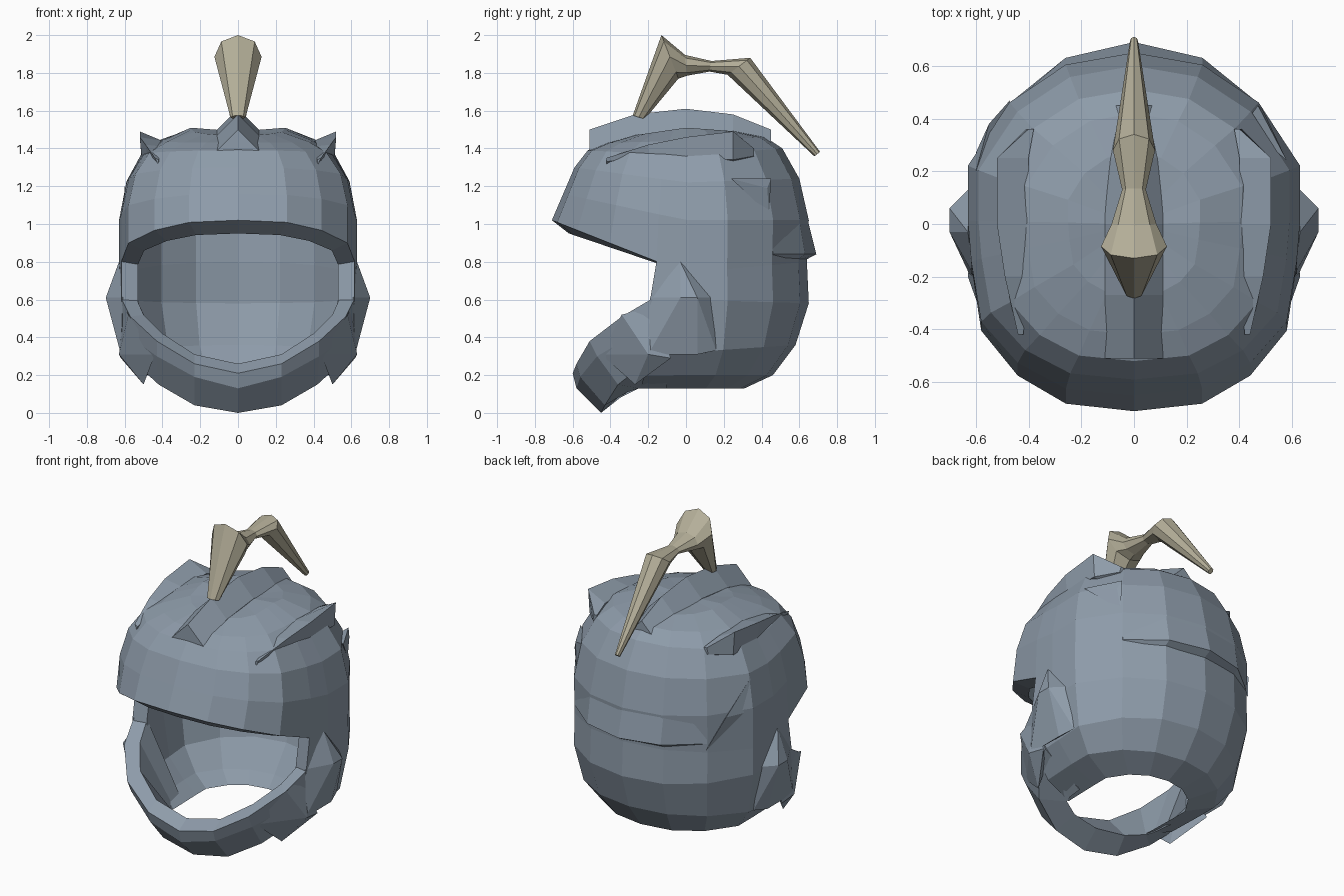
import bpy
import bmesh
from math import sin, cos, pi

default = bpy.data.objects.get("Cube")
if default:
    bpy.data.objects.remove(default, do_unlink=True)


def make_material(name, colour):
    material = bpy.data.materials.new(name)
    material.use_nodes = True
    material.diffuse_color = (*colour, 1)
    shader = next(n for n in material.node_tree.nodes if n.type == "BSDF_PRINCIPLED")
    shader.inputs["Base Color"].default_value = (*colour, 1)
    shader.inputs["Roughness"].default_value = 0.7
    return material


steel = make_material("blue grey steel", (0.27, 0.33, 0.40))
bone = make_material("pale bone", (0.46, 0.43, 0.32))


def finish(bm, name, material):
    bmesh.ops.recalc_face_normals(bm, faces=bm.faces[:])
    mesh = bpy.data.meshes.new(name)
    bm.to_mesh(mesh)
    bm.free()
    mesh.materials.append(material)
    obj = bpy.data.objects.new(name, mesh)
    bpy.context.collection.objects.link(obj)


def loft(name, stations, material):
    """Skin closed cross-sections and cap both ends."""
    bm = bmesh.new()
    rings = [[bm.verts.new(p) for p in section] for section in stations]
    count = len(rings[0])
    for first, second in zip(rings, rings[1:]):
        for i in range(count):
            j = (i + 1) % count
            bm.faces.new((first[i], first[j], second[j], second[i]))
    bm.faces.new(rings[0])
    bm.faces.new(rings[-1])
    finish(bm, name, material)


def hull(name, points, side=1):
    """Faceted solid around a few corner points; side -1 mirrors it."""
    bm = bmesh.new()
    verts = [bm.verts.new((side * x, y, z)) for x, y, z in points]
    bmesh.ops.convex_hull(bm, input=verts)
    loose = [v for v in bm.verts if not v.link_faces]
    bmesh.ops.delete(bm, geom=loose, context="VERTS")
    finish(bm, name, steel)


# Helmet shell: plan directions from front to back on one side
half_plan = [(0, -1), (.41, -.96), (.70, -.81), (.92, -.57), (.98, -.22),
             (1, .02), (1, .34), (.75, .71), (.41, .93), (0, 1)]
plan = half_plan + [(-x, y) for x, y in half_plan[-2:0:-1]]

# Each row: height at front, side, back; half width; reach to front, to back
rows = [
    (1.47, 1.51, 1.49, .25, .27, .27),
    (1.43, 1.44, 1.46, .41, .42, .42),
    (1.39, 1.36, 1.40, .51, .52, .51),
    (1.30, 1.22, 1.24, .59, .59, .60),
    (1.16, 1.02, 1.02, .63, .65, .65),
    (1.02, .74, .80, .63, .71, .64),
    (.61, .60, .58, .63, .86, .65),
    (.32, .32, .36, .585, .90, .58),
    (.19, .20, .20, .48, 1.0, .46),
    (.13, .13, .13, .30, 1.1, .31),
]
BRIM_ROW = 5
OPENING_COLUMN = 4
WALL = 0.09

bm = bmesh.new()
grid = []
lining = {}
for r, (front_z, side_z, back_z, width, front, back) in enumerate(rows):
    ring = []
    for x, y in plan:
        end_z, reach = (front_z, front) if y < 0 else (back_z, back)
        z = side_z + (end_z - side_z) * abs(y)
        outer = bm.verts.new((x * width, y * reach, z))
        ring.append(outer)
        if r == len(rows) - 1:
            lining[outer] = outer  # the wall thins to an edge at the neck
            continue
        drop = 0.07 * max(-y, 0) if r == BRIM_ROW else 0
        if r < 3:
            drop = WALL * 0.7
        lining[outer] = bm.verts.new((x * (width - WALL), y * (reach - WALL), z - drop))
    grid.append(ring)
count = len(plan)
crown = bm.verts.new((0, 0, 1.49))
lining[crown] = bm.verts.new((0, 0, 1.49 - WALL))
for i in range(count):
    j = (i + 1) % count
    bm.faces.new((crown, grid[0][i], grid[0][j]))
    nearest_front = min(i, j, count - i, count - j)
    for r in range(len(rows) - 1):
        # The face opening stays empty below the brim
        if r >= BRIM_ROW and nearest_front < OPENING_COLUMN:
            continue
        bm.faces.new((grid[r][i], grid[r + 1][i], grid[r + 1][j], grid[r][j]))
rim = [e for e in bm.edges if e.is_boundary]
for face in bm.faces[:]:
    bm.faces.new([lining[v] for v in reversed(face.verts)])
for a, b in [tuple(e.verts) for e in rim]:
    corners = list(dict.fromkeys((a, b, lining[b], lining[a])))
    if len(corners) > 2:
        bm.faces.new(corners)
loose = [v for v in bm.verts if not v.link_faces]
bmesh.ops.delete(bm, geom=loose, context="VERTS")
finish(bm, "helmet_shell", steel)

# Chin guard: sections from the cheek to the middle of the chin,
# each as outer rim, crease, lower edge, inner lower edge, inner rim
chin_half = [
    [(.62, -.17, .61), (.62, -.14, .45), (.59, -.10, .31), (.33, -.10, .13), (.54, -.15, .61)],
    [(.57, -.34, .51), (.57, -.30, .40), (.54, -.22, .26), (.32, -.20, .13), (.50, -.28, .52)],
    [(.43, -.51, .38), (.43, -.47, .30), (.42, -.36, .15), (.30, -.25, .13), (.40, -.42, .42)],
    [(.23, -.58, .26), (.23, -.56, .19), (.23, -.43, .04), (.19, -.31, .11), (.23, -.50, .31)],
    [(0, -.60, .21), (0, -.58, .13), (0, -.45, 0), (0, -.34, .10), (0, -.52, .26)],
]
chin_other = [[(-x, y, z) for x, y, z in section] for section in chin_half[-2::-1]]
loft("chin_guard", chin_half + chin_other, steel)

# Paired plates on the sides
for label, side in (("left", 1), ("right", -1)):
    hull(label + "_cheek_plate", [
        (.63, -.03, .80), (.70, -.03, .61), (.70, .06, .61), (.62, .14, .61),
        (.61, -.19, .61), (.62, -.20, .31), (.62, .06, .31), (.59, .16, .33),
        (.56, 0, .45)], side)
    hull(label + "_jaw_tab", [
        (.58, -.34, .52), (.44, -.45, .31), (.50, -.27, .15), (.63, -.20, .31),
        (.62, -.08, .29), (.60, -.18, .56), (.49, -.22, .27)], side)
    # Brow ridge growing out of the dome to a sharp point near the back
    ridge = []
    for y, inner_x, inner_z, edge_x, edge_z, base_z in (
            (-.42, .42, 1.34, .44, 1.35, 1.33), (-.20, .40, 1.41, .49, 1.42, 1.36),
            (0, .40, 1.44, .52, 1.46, 1.35), (.25, .40, 1.43, .52, 1.49, 1.34)):
        ridge.append([(side * inner_x, y, inner_z), (side * edge_x, y, edge_z),
                      (side * (edge_x - .01), y, base_z), (side * inner_x, y, base_z - .03)])
    ridge.append([(side * x, .36, z) for x, z in
                  ((.38, 1.40), (.40, 1.40), (.41, 1.36), (.38, 1.35))])
    loft(label + "_brow_ridge", ridge, steel)

# Central crest over the crown, a low ridge with a pointed section
crest = []
for y, top in ((-.51, 1.50), (-.27, 1.58), (0, 1.61), (.25, 1.58), (.45, 1.50)):
    crest.append([(-.11, y, top - .17), (-.11, y, top - .11), (0, y, top),
                  (.11, y, top - .11), (.11, y, top - .17)])
loft("crest", crest, steel)

# Overlapping lip across the back, with the folds at its ends
lip = []
for x, y, out in ((-.47, .45, .01), (-.26, .60, .03), (0, .645, .045),
                  (.26, .60, .03), (.47, .45, .01)):
    lip.append([(x, y, 1.02), (x, y + out, .84), (x, y - .03, .80)])
loft("back_lip", lip, steel)
hull("right_fold", [(.47, .47, .80), (.55, .38, 1.0), (.60, .20, 1.20),
                    (.60, .27, 1.0), (.50, .35, .95)], -1)
hull("left_spike", [(.58, .24, 1.24), (.47, .45, 1.24), (.49, .43, 1.19),
                    (.47, .44, 1.05), (.42, .38, 1.20)])

# Bent plume: centre, half depth vector in the side plane, half width
plume = []
for y, z, depth_y, depth_z, width in (
        (-.25, 1.565, -.032, .010, .04), (-.085, 1.885, -.045, .115, .125),
        (0, 1.84, -.005, .055, .085), (.13, 1.835, .005, .028, .045),
        (.28, 1.835, .06, .045, .08), (.695, 1.37, .015, .012, .015)):
    section = []
    for k in range(8):
        angle = k * pi / 4
        section.append((width * sin(angle), y + depth_y * cos(angle), z + depth_z * cos(angle)))
    plume.append(section)
loft("plume", plume, bone)
